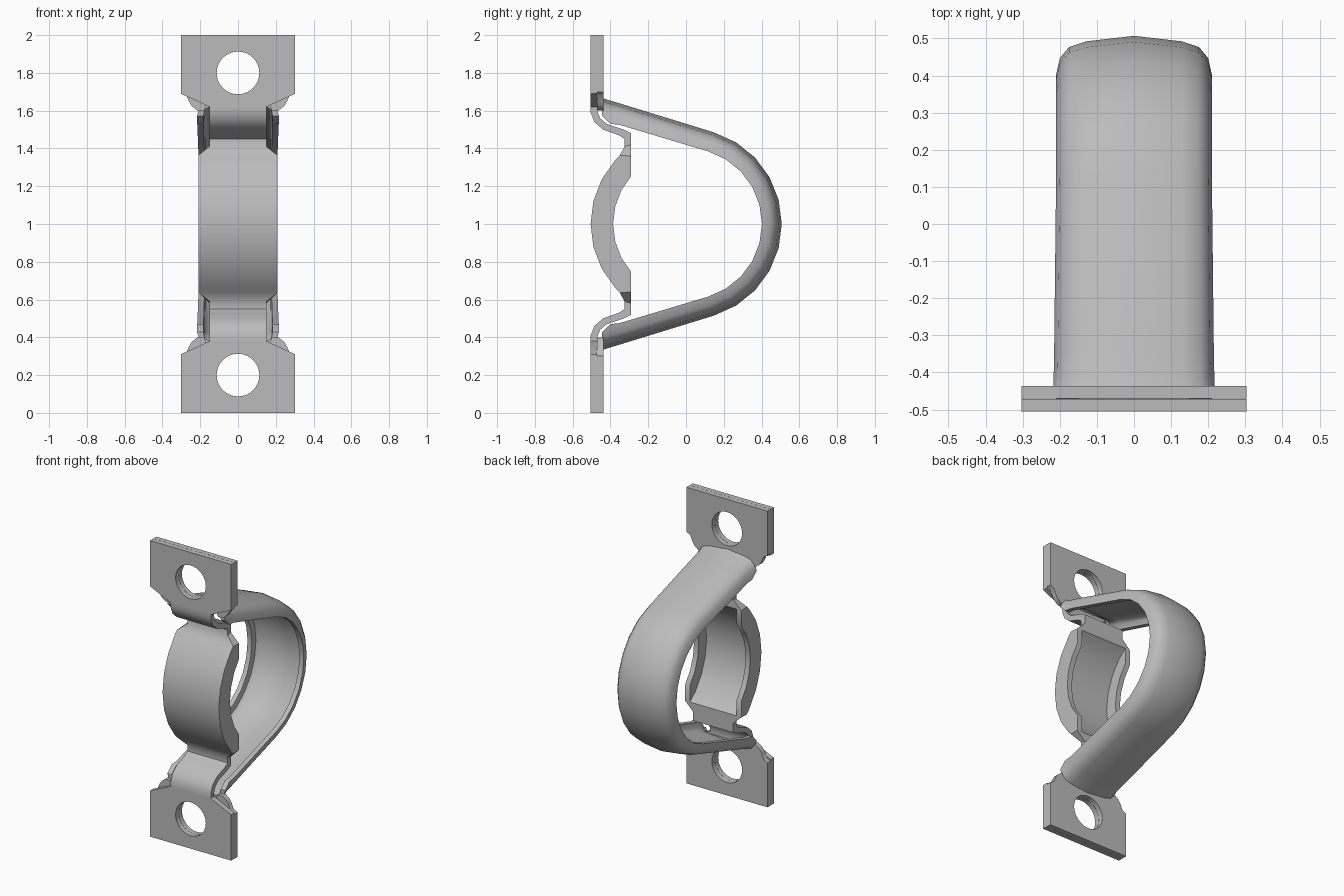
import bpy, bmesh
from math import sin, cos, radians, pi

cube = bpy.data.objects.get("Cube")
if cube:
    bpy.data.objects.remove(cube, do_unlink=True)

steel = bpy.data.materials.new("grey_steel")
steel.use_nodes = True
GREY = (0.5, 0.5, 0.5, 1)
steel.diffuse_color = GREY
steel.node_tree.nodes["Principled BSDF"].inputs["Base Color"].default_value = GREY


def finish(name, bm):
    """Turn a bmesh into a smooth-shaded steel part."""
    bmesh.ops.recalc_face_normals(bm, faces=bm.faces)
    mesh = bpy.data.meshes.new(name)
    bm.to_mesh(mesh)
    bm.free()
    mesh.materials.append(steel)
    obj = bpy.data.objects.new(name, mesh)
    bpy.context.collection.objects.link(obj)
    bpy.ops.object.select_all(action="DESELECT")
    obj.select_set(True)
    bpy.context.view_layer.objects.active = obj
    bpy.ops.object.shade_smooth_by_angle(angle=radians(40))
    return obj


def loft(name, rings):
    """Skin closed rings in order and cap both ends."""
    bm = bmesh.new()
    rows = [[bm.verts.new(p) for p in ring] for ring in rings]
    n = len(rows[0])
    for a, b in zip(rows, rows[1:]):
        for i in range(n):
            j = (i + 1) % n
            bm.faces.new((a[i], a[j], b[j], b[i]))
    bm.faces.new(rows[0])
    bm.faces.new(rows[-1])
    return finish(name, bm)


def flip(z):
    return 2 - z


def plate(name, half_outline, y0, y1, top):
    """Mounting plate with a round bolt hole."""
    outline = half_outline + [(-x, z) for x, z in reversed(half_outline)]
    hole = [(0.113 * cos(2 * pi * i / 32), 1.8 + 0.113 * sin(2 * pi * i / 32))
            for i in range(32)]
    bm = bmesh.new()
    edges = []
    for loop in (outline, hole):
        vs = [bm.verts.new((x, y0, z if top else flip(z))) for x, z in loop]
        edges += [bm.edges.new((vs[i - 1], vs[i])) for i in range(len(vs))]
    bmesh.ops.triangle_fill(bm, edges=edges, use_beauty=True)
    ext = bmesh.ops.extrude_face_region(bm, geom=bm.faces[:], use_keep_orig=True)
    moved = [v for v in ext["geom"] if isinstance(v, bmesh.types.BMVert)]
    bmesh.ops.translate(bm, vec=(0, y1 - y0, 0), verts=moved)
    return finish(name, bm)


# Mounting plates, two layers at each end
FRONT_HALF = [(0.303, 2), (0.303, 1.69), (0.15, 1.62)]
BACK_HALF = [(0.303, 2), (0.303, 1.7), (0.275, 1.685), (0.26, 1.65),
             (0.245, 1.625), (0.215, 1.6), (0.18, 1.6), (0.165, 1.635)]
for label, top in (("upper", True), ("lower", False)):
    plate(label + "_front_plate", FRONT_HALF, -0.505, -0.471, top)
    plate(label + "_back_plate", BACK_HALF, -0.47, -0.437, top)

# Saddle sheet: necks stepping back from the plates, then a curved pad
R_OUT, R_SHEET, R_LIP = 0.505, 0.47, 0.386
ANGLES = [42, 28, 14, 0, -14, -28, -42]


def arc(r, deg):
    return (-r * cos(radians(deg)), 1 + r * sin(radians(deg)))


neck = [((-0.505, 1.625), (-0.471, 1.625), 0.15),
        ((-0.505, 1.59), (-0.471, 1.60), 0.15),
        ((-0.485, 1.54), (-0.455, 1.56), 0.15),
        ((-0.44, 1.50), (-0.42, 1.53), 0.15),
        ((-0.355, 1.47), (-0.33, 1.50), 0.15),
        ((-0.325, 1.45), (-0.29, 1.48), 0.15),
        ((-0.325, 1.41), (-0.29, 1.42), 0.15),
        (arc(R_OUT, 46), (-0.29, 1.36), 0.21)]
pad = [(arc(R_OUT, a), arc(R_SHEET, a), 0.21) for a in ANGLES]
lower_neck = [((f[0], flip(f[1])), (b[0], flip(b[1])), w)
              for f, b, w in reversed(neck)]
loft("saddle_sheet", [[(-w, *f), (w, *f), (w, *b), (-w, *b)]
                      for f, b, w in neck + pad + lower_neck])

# Saddle side lips
lip = ([arc(R_SHEET, a) for a in ANGLES] + [(-0.29, 0.64), (-0.29, 0.746)]
       + [arc(R_LIP, a) for a in reversed(ANGLES[1:-1])]
       + [(-0.29, 1.254), (-0.29, 1.36)])
for side, s in (("left", 1), ("right", -1)):
    loft(side + "_saddle_lip", [[(s * x, y, z) for y, z in lip] for x in (0.175, 0.21)])

# Strap: crowned channel swept along straight legs and a half round
crown = [(0, 0), (0.13, 0.015), (0.175, 0.03), (0.2, 0.06), (0.21, 0.105)]
inside = [(0.178, 0.105), (0.172, 0.07), (0.15, 0.052), (0, 0.04)]
half = crown + inside
section = half + [(-x, d) for x, d in reversed(half[1:-1])]
R_STRAP, BEND = 0.507, 73

# Each station: outer point, inward vector per unit depth, width scale
legs = [((-0.445, 1.667), (0, -0.9), 1.03),
        ((-0.41, 1.656), (0.1, -1.2), 1.03),
        ((-0.33, 1.632), (-0.2, -1.02), 1.025)]
bend = []
for i in range(11):
    a = radians(BEND - i * BEND / 5)
    bend.append(((R_STRAP * cos(a), 1 + R_STRAP * sin(a)), (-cos(a), -sin(a)), 1))
lower_legs = [((p[0], flip(p[1])), (v[0], -v[1]), k) for p, v, k in reversed(legs)]
loft("strap", [[(x * k, p[0] + v[0] * d, p[1] + v[1] * d) for x, d in section]
               for p, v, k in legs + bend + lower_legs])
